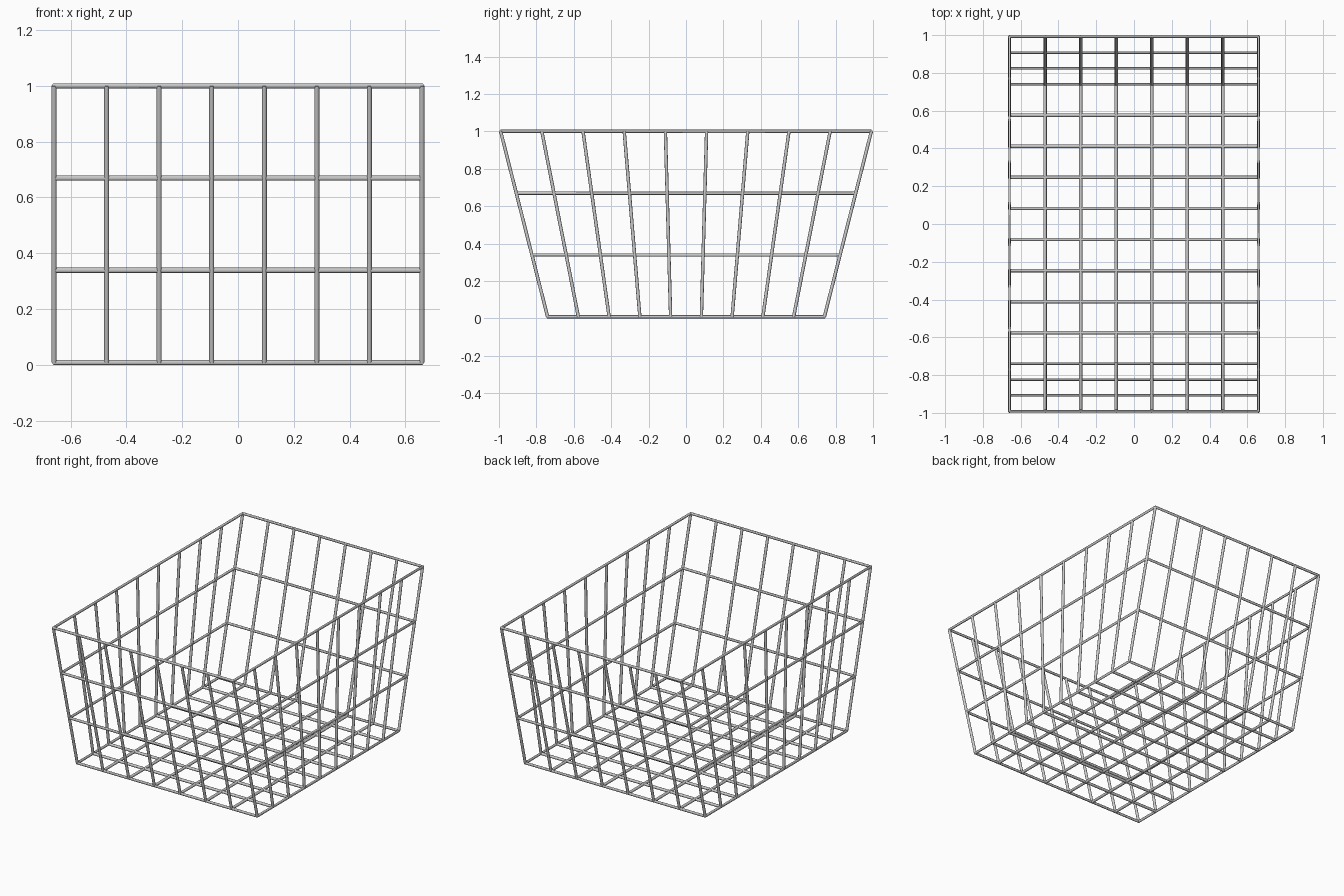
import bpy
import bmesh
from math import radians

if "Cube" in bpy.data.objects:
    bpy.data.objects.remove(bpy.data.objects["Cube"])

R = 0.009                 # wire radius
X = 0.659                 # half width
YT, YB = 0.991, 0.74      # half depth at rim and at base
ZB, ZT = R, 1.0           # base and rim heights
NX, NY, NZ = 7, 9, 3      # cells across, along, and up


def lerp(a, b, t):
    return a + (b - a) * t


def wires(name, paths, cyclic=False):
    """One curve object holding round wires along the given paths."""
    cu = bpy.data.curves.new(name, 'CURVE')
    cu.dimensions = '3D'
    cu.bevel_depth = R
    cu.bevel_resolution = 4
    cu.use_fill_caps = True
    for path in paths:
        sp = cu.splines.new('POLY')
        sp.points.add(len(path) - 1)
        for p, co in zip(sp.points, path):
            p.co = (*co, 1)
        sp.use_cyclic_u = cyclic
    ob = bpy.data.objects.new(name, cu)
    bpy.context.collection.objects.link(ob)
    return ob


def ring(t):
    """Rectangular hoop at height fraction t."""
    y, z = lerp(YB, YT, t), lerp(ZB, ZT, t)
    return [(-X, -y, z), (X, -y, z), (X, y, z), (-X, y, z)]


# Rim, base frame and the hoops between them
wires("rim", [ring(1)], True)
wires("base_frame", [ring(0)], True)
wires("side_hoops", [ring(i / NZ) for i in range(1, NZ)], True)

# Corner posts
wires("corner_posts", [[a, b] for a, b in zip(ring(0), ring(1))])

# Straight runs of the wires that go front to back
long_wires = []
for i in range(1, NX):
    x = lerp(-X, X, i / NX)
    long_wires += [[(x, -YT, ZT), (x, -YB, ZB)], [(x, -YB, ZB), (x, YB, ZB)],
                   [(x, YB, ZB), (x, YT, ZT)]]
wires("long_wires", long_wires)

# Straight runs of the wires that go side to side, fanning out to the rim
cross_wires = []
for i in range(1, NY):
    t = i / NY
    yt, yb = lerp(-YT, YT, t), lerp(-YB, YB, t)
    cross_wires += [[(-X, yt, ZT), (-X, yb, ZB)], [(-X, yb, ZB), (X, yb, ZB)],
                    [(X, yb, ZB), (X, yt, ZT)]]
wires("cross_wires", cross_wires)

# Turn the wires into welded meshes with outward faces
bpy.ops.object.select_all(action='SELECT')
bpy.context.view_layer.objects.active = bpy.context.selected_objects[0]
bpy.ops.object.convert(target='MESH')
for ob in bpy.context.selected_objects:
    bm = bmesh.new()
    bm.from_mesh(ob.data)
    bmesh.ops.remove_doubles(bm, verts=bm.verts, dist=1e-5)
    bmesh.ops.recalc_face_normals(bm, faces=bm.faces)
    bm.to_mesh(ob.data)
    bm.free()
bpy.ops.object.shade_smooth_by_angle(angle=radians(50))
